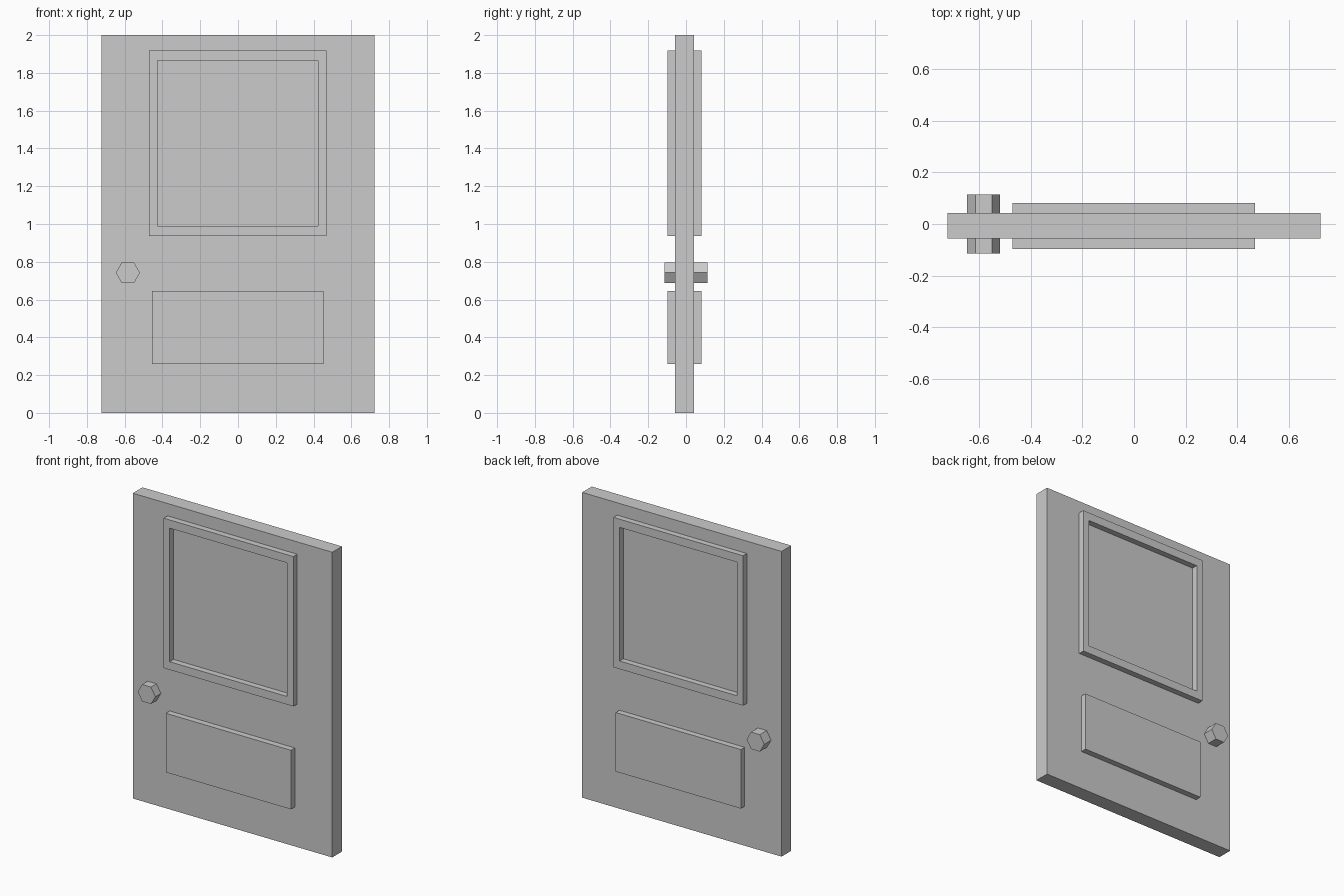
import bpy, bmesh, math

if "Cube" in bpy.data.objects:
    bpy.data.objects.remove(bpy.data.objects["Cube"])

FRONT, BACK = -0.057, 0.043   # faces of the door slab
EMBED = 0.01                  # how far trim sinks into the slab


def finish(name, bm):
    bmesh.ops.recalc_face_normals(bm, faces=bm.faces[:])
    mesh = bpy.data.meshes.new(name)
    bm.to_mesh(mesh)
    bm.free()
    obj = bpy.data.objects.new(name, mesh)
    bpy.context.collection.objects.link(obj)
    return obj


def rect(x0, x1, z0, z1):
    return [(x0, z0), (x1, z0), (x1, z1), (x0, z1)]


def extruded(name, outline, y0, y1, hole=None):
    """Extrude an x-z outline from y0 to y1, optionally with a matching hole."""
    bm = bmesh.new()
    outer = [bm.verts.new((x, y0, z)) for x, z in outline]
    n = len(outer)
    if hole:
        inner = [bm.verts.new((x, y0, z)) for x, z in hole]
        faces = [bm.faces.new((outer[i], outer[(i + 1) % n],
                               inner[(i + 1) % n], inner[i])) for i in range(n)]
    else:
        faces = [bm.faces.new(outer)]
    ext = bmesh.ops.extrude_face_region(bm, geom=faces, use_keep_orig=True)
    moved = [g for g in ext["geom"] if isinstance(g, bmesh.types.BMVert)]
    bmesh.ops.translate(bm, verts=moved, vec=(0, y1 - y0, 0))
    return finish(name, bm)


# Door slab
extruded("door_slab", rect(-0.723, 0.723, 0, 2), FRONT, BACK)

# Hexagonal knob outline, corners pointing sideways
hexagon = [(-0.583 + 0.064 * math.cos(math.radians(60 * i)),
            0.742 + 0.064 * math.sin(math.radians(60 * i))) for i in range(6)]

# Window frame, lower panel and knob on each side
for side, start, trim, knob in (("front", FRONT + EMBED, -0.097, -0.114),
                                ("back", BACK - EMBED, 0.082, 0.114)):
    extruded(side + "_window_frame", rect(-0.471, 0.469, 0.937, 1.919), start, trim,
             hole=rect(-0.427, 0.424, 0.99, 1.865))
    extruded(side + "_lower_panel", rect(-0.455, 0.452, 0.258, 0.645), start, trim)
    extruded(side + "_knob", hexagon, start, knob)
